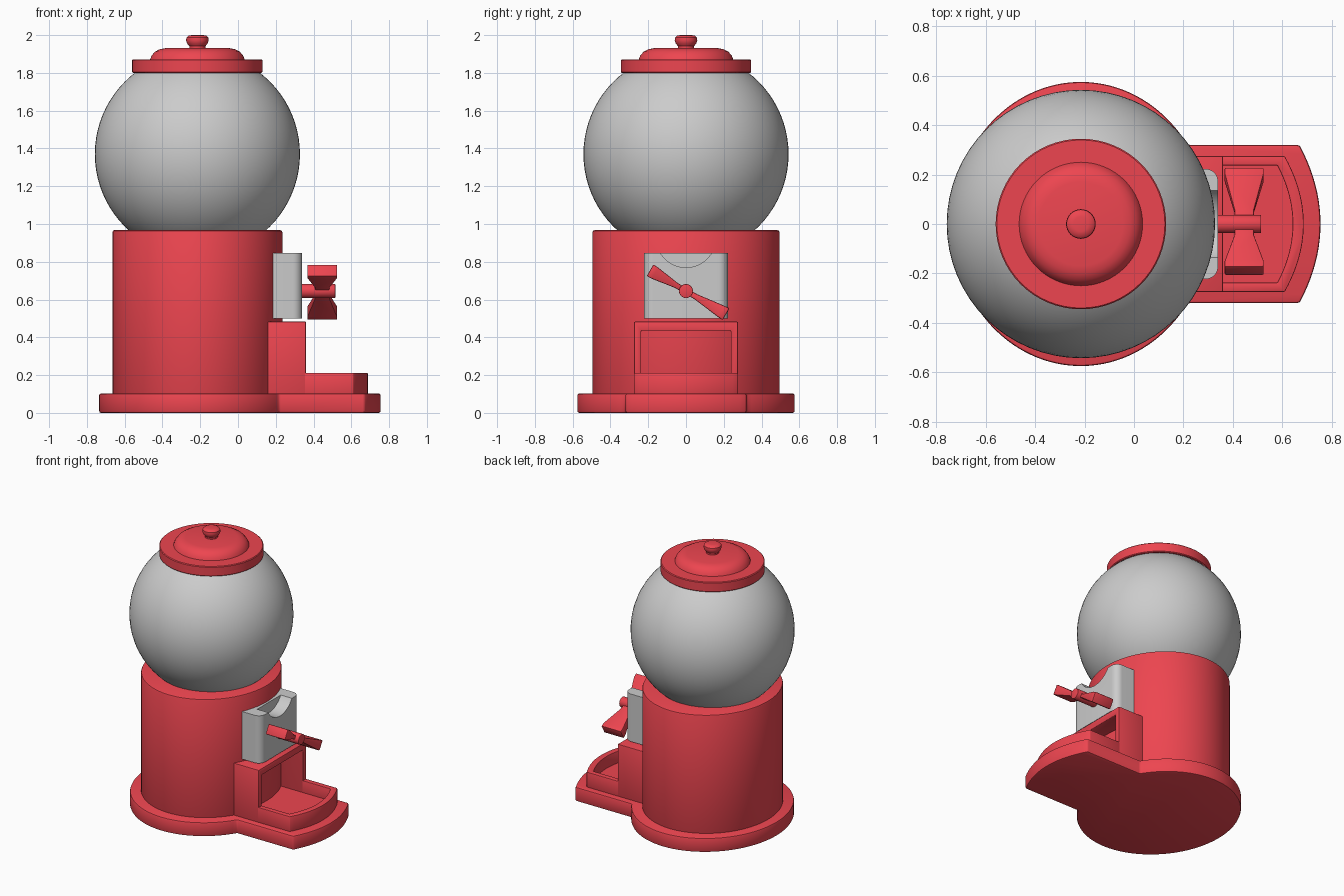
import bpy, bmesh
from math import sin, cos, asin, pi, sqrt
from mathutils import Vector

if "Cube" in bpy.data.objects:
    bpy.data.objects.remove(bpy.data.objects["Cube"])

CX = -0.215  # axis of the round parts
RED = bpy.data.materials.new("red")
RED.diffuse_color = (0.85, 0.06, 0.08, 1)
RED.use_nodes = True
RED.node_tree.nodes["Principled BSDF"].inputs["Base Color"].default_value = RED.diffuse_color


def finish(name, bm, mat=RED, bevel=0.0):
    bmesh.ops.recalc_face_normals(bm, faces=bm.faces)
    me = bpy.data.meshes.new(name)
    bm.to_mesh(me)
    bm.free()
    ob = bpy.data.objects.new(name, me)
    bpy.context.collection.objects.link(ob)
    if mat:
        me.materials.append(mat)
    bpy.ops.object.select_all(action='DESELECT')
    bpy.context.view_layer.objects.active = ob
    ob.select_set(True)
    if bevel:
        m = ob.modifiers.new("bevel", 'BEVEL')
        m.width, m.segments = bevel, 2
        m.limit_method, m.angle_limit = 'ANGLE', 0.7
        bpy.ops.object.modifier_apply(modifier=m.name)
    bpy.ops.object.shade_smooth_by_angle(angle=0.6)
    return ob


def prism(name, outline, lo, hi, axis='z', **kw):
    """Extrude a 2D outline: (x, y) along z or (y, z) along x."""
    put = (lambda p, t: (p[0], p[1], t)) if axis == 'z' else (lambda p, t: (t, p[0], p[1]))
    bm = bmesh.new()
    a, b = ([bm.verts.new(put(p, t)) for p in outline] for t in (lo, hi))
    bm.faces.new(a)
    bm.faces.new(b)
    for i in range(len(a)):
        j = (i + 1) % len(a)
        bm.faces.new((a[i], a[j], b[j], b[i]))
    return finish(name, bm, **kw)


def lathe(name, profile, steps=64, **kw):
    """Spin an (r, z) profile around the machine axis."""
    bm = bmesh.new()
    vs = [bm.verts.new((CX + r, 0, z)) for r, z in profile]
    es = [bm.edges.new(p) for p in zip(vs, vs[1:])]
    bmesh.ops.spin(bm, geom=vs + es, cent=(CX, 0, 0), axis=(0, 0, 1), angle=2 * pi, steps=steps)
    bmesh.ops.remove_doubles(bm, verts=bm.verts, dist=1e-5)
    return finish(name, bm, **kw)


def ellipse(rx, ry, a0=0.0, n=96):
    return [(CX + rx * cos(a0 + (2 * pi - 2 * a0) * i / n), ry * sin(a0 + (2 * pi - 2 * a0) * i / n))
            for i in range(n if a0 == 0 else n + 1)]


def bow(half, x, sag, n=20):
    """Curved front edge running from -half to +half in y."""
    return [(x + sag * (1 - (2 * i / n - 1) ** 2), half * (2 * i / n - 1)) for i in range(n + 1)]


# base plate with bowed apron, and oval body
prism("base", ellipse(0.52, 0.575, asin(0.32 / 0.575)) + bow(0.32, 0.67, 0.085), 0, 0.103, bevel=0.01)
prism("body", ellipse(0.45, 0.495), 0.09, 0.967, bevel=0.01)

# globe
bm = bmesh.new()
bmesh.ops.create_uvsphere(bm, u_segments=64, v_segments=40, radius=0.543)
bmesh.ops.translate(bm, verts=bm.verts, vec=(CX, 0, 1.37))
finish("globe", bm, mat=None)

# lid and knob
lathe("lid", [(0, 1.8), (0.34, 1.8), (0.345, 1.805), (0.345, 1.867), (0.34, 1.872), (0.25, 1.872),
              (0.243, 1.89), (0.225, 1.912), (0.2, 1.925), (0.17, 1.931), (0, 1.931)])
lathe("knob", [(0, 1.925), (0.042, 1.925), (0.043, 1.942), (0.054, 1.955), (0.06, 1.972),
               (0.058, 1.987), (0.047, 1.997), (0.03, 2.0), (0, 2.0)], steps=32)

# chute hood: inverted U around the opening
o, i = 0.275, 0.237
prism("chute_hood", [(-o, 0.09), (-o, 0.483), (o, 0.483), (o, 0.09),
                     (i, 0.09), (i, 0.435), (-i, 0.435), (-i, 0.09)], 0.1, 0.36, axis='x', bevel=0.005)
# tray wall and floor
prism("tray_wall", [(0.35, -o)] + bow(o, 0.61, 0.077) + [(0.35, o), (0.35, i)]
      + bow(i, 0.58, 0.062)[::-1] + [(0.35, -i)], 0.09, 0.212, bevel=0.005)
prism("tray_floor", [(0.1, -0.25)] + bow(0.25, 0.59, 0.065) + [(0.1, 0.25)], 0.09, 0.125)

# coin plate with rounded front corners and a scooped notch
R = 0.05
corner = [(0.34 - R + R * sin(k * pi / 16), 0.223 - R + R * cos(k * pi / 16)) for k in range(9)]
plate = prism("coin_plate", [(0.1, 0.223)] + corner + [(x, -y) for x, y in corner[::-1]] + [(0.1, -0.223)],
              0.5, 0.847, mat=None)
cutter = prism("notch_cutter", [(0.159 * cos(k * pi / 32), 0.929 + 0.159 * sin(k * pi / 32)) for k in range(64)],
               0.25, 0.5, axis='x', mat=None)
cutter.hide_render = True
bpy.context.view_layer.objects.active = plate
m = plate.modifiers.new("notch", 'BOOLEAN')
m.operation, m.object, m.solver = 'DIFFERENCE', cutter, 'EXACT'
bpy.ops.object.modifier_apply(modifier=m.name)
bpy.data.objects.remove(cutter)
bpy.context.view_layer.objects.active = plate
plate.select_set(True)
bpy.ops.object.shade_smooth_by_angle(angle=0.6)

# crank shaft
HZ = 0.645
prism("crank_shaft", [(0.037 * cos(k * pi / 16), HZ + 0.037 * sin(k * pi / 16)) for k in range(32)],
      0.3, 0.515, axis='x', bevel=0.003)

# butterfly handle: two flared blades, tilted
out, side = Vector((0, 0.865, -0.5)), Vector((0, 0.5, 0.865))
for label, s, length in (("right", 1, 0.245), ("left", -1, 0.22)):
    bm = bmesh.new()
    rings = []
    for r, hx, ht in ((0.0, 0.036, 0.014), (0.06, 0.04, 0.015), (length - 0.03, 0.079, 0.034), (length, 0.079, 0.036)):
        c = Vector((0.446, 0, HZ)) + out * (s * r)
        rings.append([bm.verts.new(c + Vector((hx * u, 0, 0)) + side * (ht * v))
                      for u, v in ((-1, -1), (1, -1), (1, 1), (-1, 1))])
    for a, b in zip(rings, rings[1:]):
        for k in range(4):
            bm.faces.new((a[k], a[(k + 1) % 4], b[(k + 1) % 4], b[k]))
    bm.faces.new(rings[0])
    bm.faces.new(rings[-1])
    finish("handle_blade_" + label, bm, bevel=0.006)
